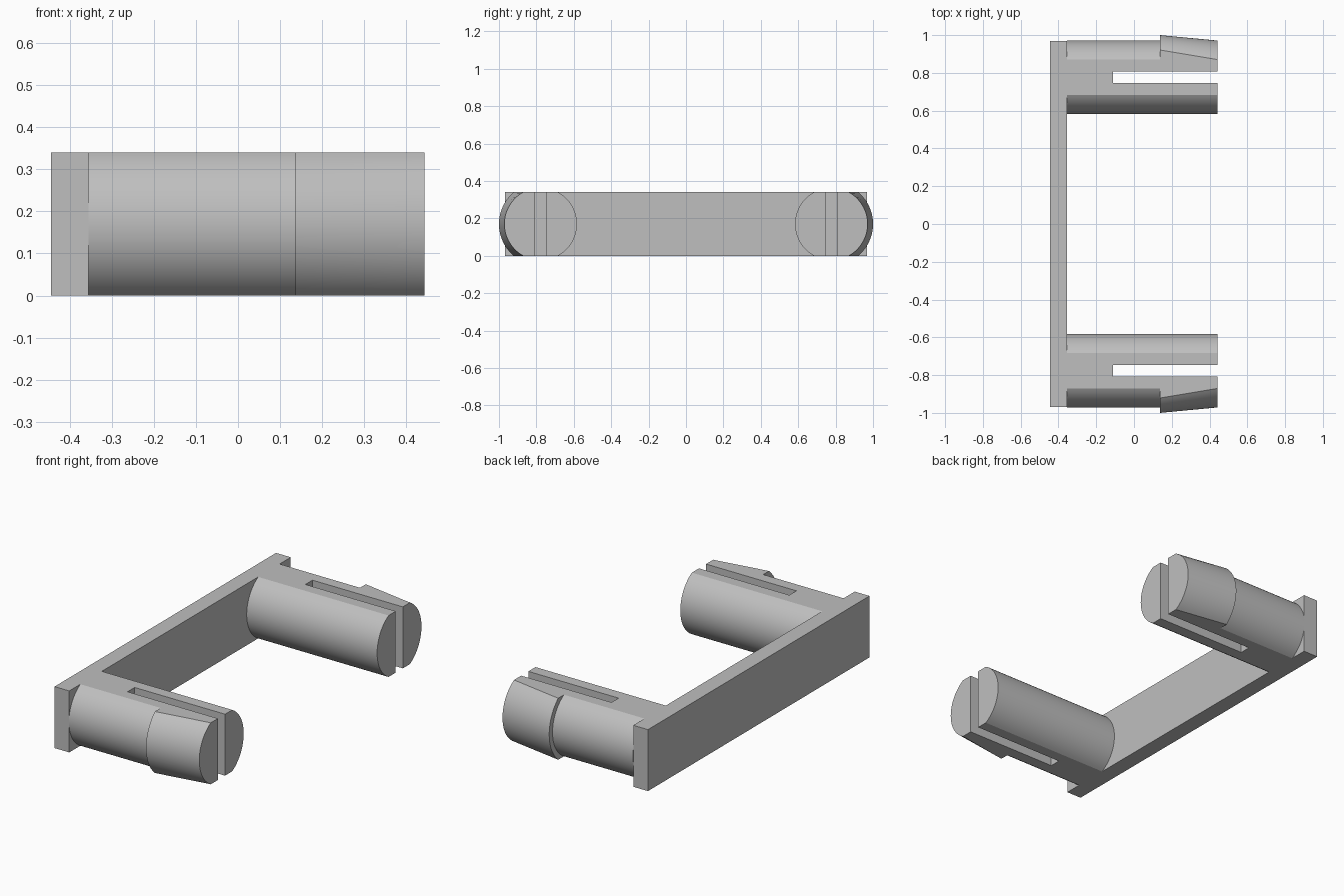
import bpy, bmesh, math

cube = bpy.data.objects.get("Cube")
if cube:
    bpy.data.objects.remove(cube, do_unlink=True)

H = 0.17                     # half height, also the flats on the pins
PIN_Y, PIN_R, BARB_R = 0.777, 0.194, 0.223
SLOT = 0.031                 # half width of the slot
X_BACK, X_ROOT, X_SLOT, X_BARB, X_TIP = -0.445, -0.355, -0.11, 0.137, 0.443
ARC = 28

grey = bpy.data.materials.new("plain grey")
grey.use_nodes = True
grey.diffuse_color = (0.52, 0.52, 0.52, 1)
grey.node_tree.nodes["Principled BSDF"].inputs["Base Color"].default_value = grey.diffuse_color


def loft(name, sections):
    """Closed solid through two (x, [(y, z), ...]) outlines."""
    bm = bmesh.new()
    a, b = [[bm.verts.new((x, y, z)) for y, z in pts] for x, pts in sections]
    bm.faces.new(a)
    bm.faces.new(b)
    for i in range(len(a)):
        j = (i + 1) % len(a)
        bm.faces.new((a[i], a[j], b[j], b[i]))
    bmesh.ops.recalc_face_normals(bm, faces=bm.faces)
    mesh = bpy.data.meshes.new(name)
    bm.to_mesh(mesh)
    bm.free()
    mesh.materials.append(grey)
    ob = bpy.data.objects.new(name, mesh)
    bpy.context.collection.objects.link(ob)
    bpy.ops.object.select_all(action='DESELECT')
    ob.select_set(True)
    bpy.context.view_layer.objects.active = ob
    bpy.ops.object.shade_smooth_by_angle(angle=math.radians(25))
    return ob


def block(name, x0, x1, y0, y1):
    outline = [(y0, 0), (y1, 0), (y1, 2 * H), (y0, 2 * H)]
    return loft(name, [(x0, outline), (x1, outline)])


def half_round(r, side, out):
    """Half of a pin: round on one side, flat top and bottom, cut at the slot."""
    a = math.asin(H / r)
    pts = [(SLOT, -H)]
    for i in range(ARC + 1):
        t = -a + 2 * a * i / ARC
        pts.append((r * math.cos(t), r * math.sin(t)))
    pts.append((SLOT, H))
    return [(side * (PIN_Y + out * y), z + H) for y, z in pts]


# Back plate
block("back_plate", X_BACK, X_ROOT, -0.968, 0.968)

# Split snap pins, one at each end
for label, side in (("left", 1), ("right", -1)):
    inner = half_round(PIN_R, side, -1)
    outer = half_round(PIN_R, side, 1)
    wide = half_round(BARB_R, side, 1)
    loft(label + "_inner_prong", [(X_ROOT, inner), (X_TIP, inner)])
    loft(label + "_outer_prong", [(X_ROOT, outer), (X_BARB, outer)])
    loft(label + "_barb", [(X_BARB, wide), (X_TIP, outer)])
    block(label + "_pin_web", X_ROOT, X_SLOT,
          side * PIN_Y - SLOT, side * PIN_Y + SLOT)
